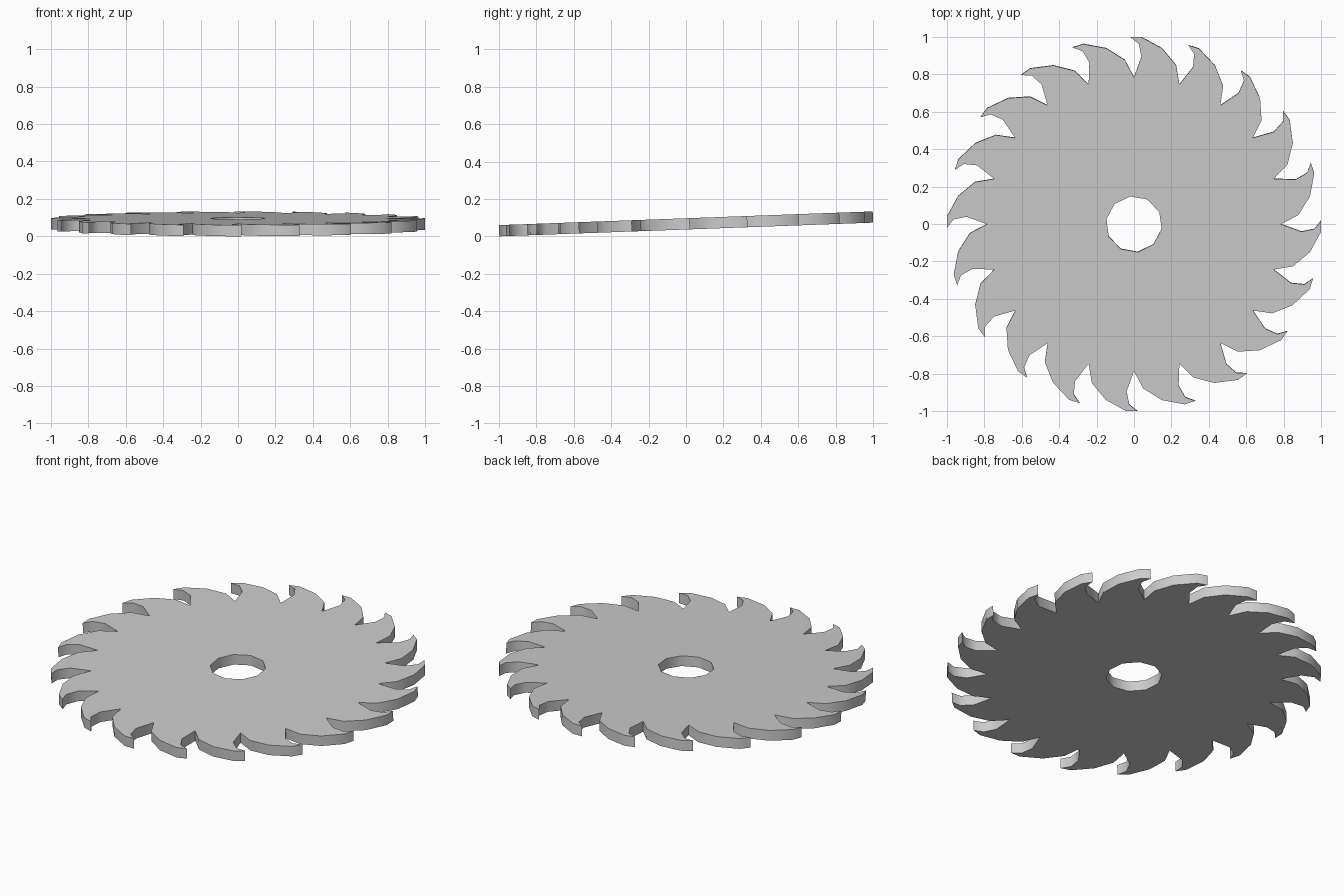
import bpy
import bmesh
import math
from mathutils import Matrix, Vector

cube = bpy.data.objects.get("Cube")
if cube:
    bpy.data.objects.remove(cube, do_unlink=True)

TEETH = 20
THICKNESS = 0.06
BORE_SIDES = 10
BORE_RADIUS = 0.15

steel = bpy.data.materials.new("grey steel")
steel.use_nodes = True
colour = (0.6, 0.6, 0.6, 1.0)
steel.diffuse_color = colour
steel.node_tree.nodes["Principled BSDF"].inputs["Base Color"].default_value = colour

# One hooked tooth: gullet, concave cutting face, tip, convex back
tooth = [(0, 0.785), (0.04, 0.895), (0.025, 0.965), (-0.02, 1.0),
         (0.04, 1.0), (0.15, 0.94), (0.225, 0.85)]


def closed_loop(bm, points):
    verts = [bm.verts.new(p) for p in points]
    return [bm.edges.new((v, verts[(i + 1) % len(verts)])) for i, v in enumerate(verts)]


# Outline of all teeth, and the bore
outline = []
for i in range(TEETH):
    turn = Matrix.Rotation(-i * math.tau / TEETH, 3, 'Z')
    outline += [turn @ Vector((x, y, 0)) for x, y in tooth]
bore = []
for i in range(BORE_SIDES):
    a = math.radians(98) + i * math.tau / BORE_SIDES
    bore.append(Vector((BORE_RADIUS * math.cos(a), BORE_RADIUS * math.sin(a), 0)))

# Fill the plate between the loops and give it thickness
bm = bmesh.new()
edges = closed_loop(bm, outline) + closed_loop(bm, bore)
bmesh.ops.triangle_fill(bm, edges=edges, use_beauty=True, normal=(0, 0, 1))
extruded = bmesh.ops.extrude_face_region(bm, geom=bm.faces[:], use_keep_orig=True)
top = [g for g in extruded["geom"] if isinstance(g, bmesh.types.BMVert)]
bmesh.ops.translate(bm, verts=top, vec=(0, 0, THICKNESS))
bmesh.ops.translate(bm, verts=bm.verts[:], vec=(0, 0, -THICKNESS / 2))
bmesh.ops.recalc_face_normals(bm, faces=bm.faces[:])

# Slight tilt, lifted to stand on the ground
bmesh.ops.rotate(bm, verts=bm.verts[:], cent=(0, 0, 0),
                 matrix=Matrix.Rotation(math.radians(2.1), 3, 'X'))
lowest = min(v.co.z for v in bm.verts)
bmesh.ops.translate(bm, verts=bm.verts[:], vec=(0, 0, -lowest))

mesh = bpy.data.meshes.new("saw_blade")
bm.to_mesh(mesh)
bm.free()
mesh.materials.append(steel)
blade = bpy.data.objects.new("saw_blade", mesh)
bpy.context.collection.objects.link(blade)

bpy.ops.object.select_all(action='DESELECT')
blade.select_set(True)
bpy.context.view_layer.objects.active = blade
bpy.ops.object.shade_smooth_by_angle(angle=math.radians(42))
